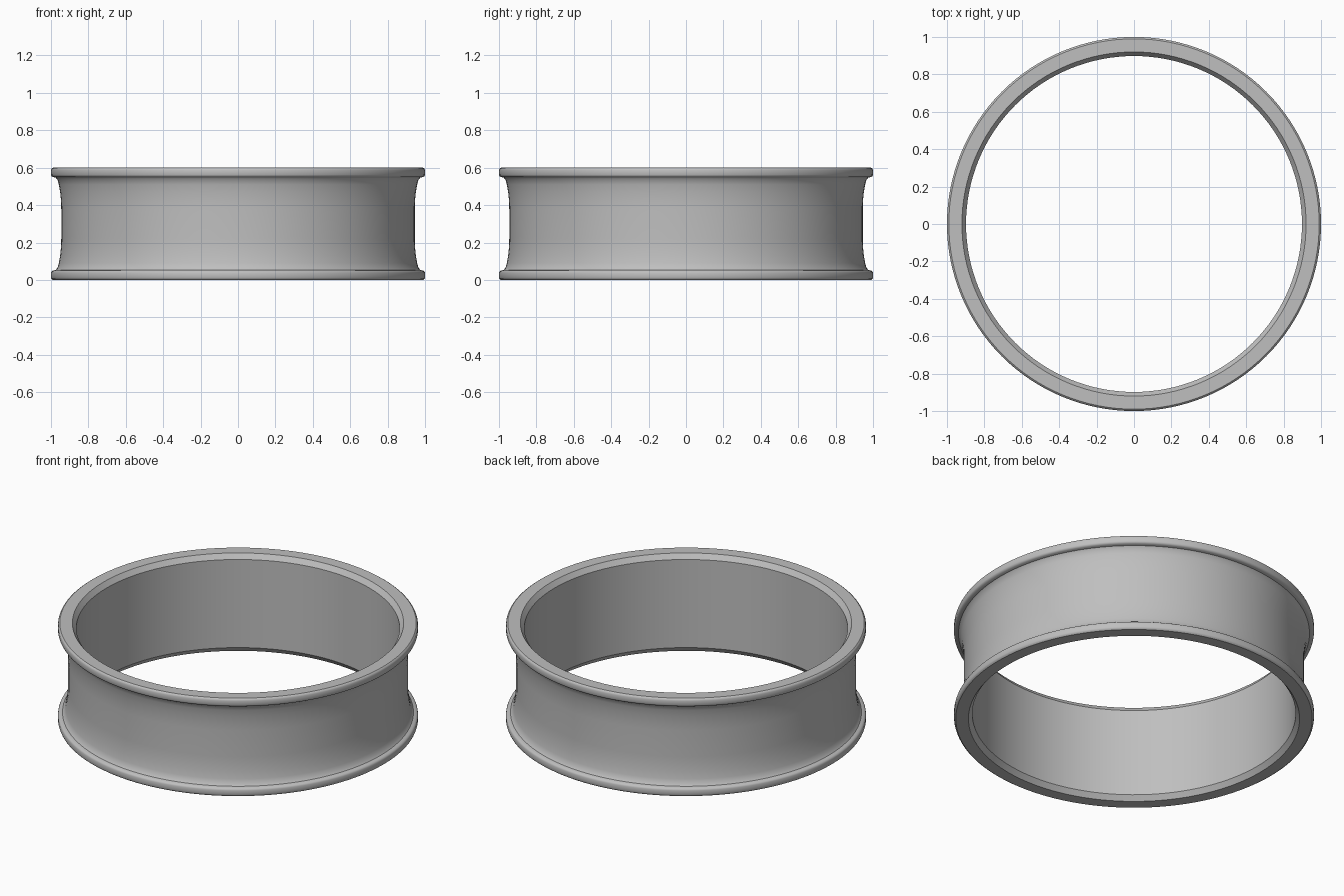
import bpy
import bmesh
import math
from mathutils import Matrix, Vector

cube = bpy.data.objects.get("Cube")
if cube:
    bpy.data.objects.remove(cube, do_unlink=True)

SEGMENTS = 128
HEIGHT = 0.6

metal = bpy.data.materials.new("plain_grey")
metal.use_nodes = True
GREY = (0.52, 0.52, 0.52, 1)
metal.diffuse_color = GREY
metal.node_tree.nodes["Principled BSDF"].inputs["Base Color"].default_value = GREY

# Upper half of the section (radius, z): bore, chamfer, rounded rim, fillet, waist
upper = [(0.898, 0.57), (0.92, 0.6), (0.99, 0.6), (0.997, 0.595), (1.0, 0.587),
         (1.0, 0.562), (0.997, 0.555), (0.99, 0.55), (0.975, 0.547),
         (0.965, 0.535), (0.958, 0.51), (0.951, 0.47), (0.946, 0.42), (0.945, 0.38)]
section = upper + [(r, HEIGHT - z) for r, z in reversed(upper)]

# Sweep the closed section around the z axis
bm = bmesh.new()
rings = []
for i in range(SEGMENTS):
    turn = Matrix.Rotation(math.tau * i / SEGMENTS, 3, "Z")
    rings.append([bm.verts.new(turn @ Vector((r, 0, z))) for r, z in section])
for i, ring in enumerate(rings):
    following = rings[(i + 1) % SEGMENTS]
    for j in range(len(section)):
        k = (j + 1) % len(section)
        bm.faces.new((ring[j], ring[k], following[k], following[j]))
bmesh.ops.recalc_face_normals(bm, faces=bm.faces)

mesh = bpy.data.meshes.new("flanged_ring")
bm.to_mesh(mesh)
bm.free()
mesh.materials.append(metal)
ring_obj = bpy.data.objects.new("flanged_ring", mesh)
bpy.context.collection.objects.link(ring_obj)

# Smooth curved surfaces while keeping the rim edges crisp
bpy.ops.object.select_all(action="DESELECT")
ring_obj.select_set(True)
bpy.context.view_layer.objects.active = ring_obj
bpy.ops.object.shade_smooth_by_angle(angle=math.radians(35))
